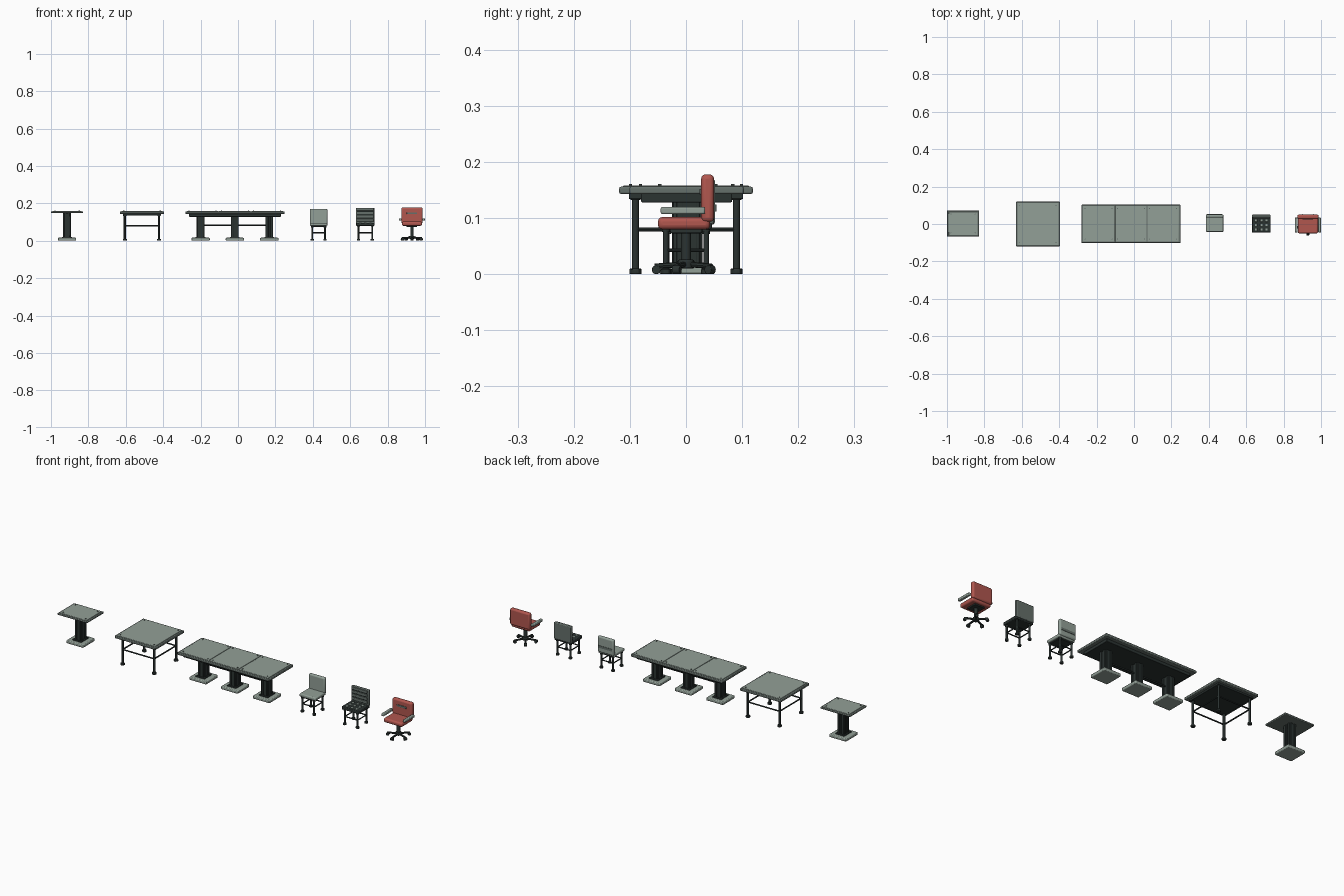
import bpy, math
from mathutils import Vector

cube = bpy.data.objects.get("Cube")
if cube:
    bpy.data.objects.remove(cube, do_unlink=True)


def material(name, r, g, b):
    m = bpy.data.materials.new(name)
    m.use_nodes = True
    m.diffuse_color = (r, g, b, 1)
    m.node_tree.nodes["Principled BSDF"].inputs["Base Color"].default_value = (r, g, b, 1)
    return m


LIGHT = material("pale grey green", 0.29, 0.35, 0.31)
GREY = material("mid grey", 0.13, 0.16, 0.145)
DARK = material("charcoal", 0.024, 0.033, 0.031)
RED = material("dull red", 0.44, 0.095, 0.078)


def finish(name, mat, bevel, segments=2):
    ob = bpy.context.object
    ob.name = name
    ob.data.materials.append(mat)
    if bevel:
        mod = ob.modifiers.new("bevel", 'BEVEL')
        mod.width, mod.segments = bevel, segments
        mod.limit_method = 'ANGLE'
    bpy.ops.object.shade_smooth_by_angle()
    return ob


def box(name, x, y, z, mat, bevel=0.002, segments=2):
    """Box from (min, max) pairs on each axis."""
    spans = (x, y, z)
    bpy.ops.mesh.primitive_cube_add(size=1, location=[(a + b) / 2 for a, b in spans])
    bpy.context.object.scale = [b - a for a, b in spans]
    bpy.ops.object.transform_apply(location=False, rotation=False, scale=True)
    return finish(name, mat, bevel, segments)


def around(c, half):
    return (c - half, c + half)


def rod(name, start, end, radius, mat, sides=12, bevel=0):
    a, b = Vector(start), Vector(end)
    d = b - a
    bpy.ops.mesh.primitive_cylinder_add(vertices=sides, radius=radius, depth=d.length, location=(a + b) / 2)
    bpy.context.object.rotation_euler = d.to_track_quat('Z', 'Y').to_euler()
    return finish(name, mat, bevel)


def table_top(name, x, y, bottom, panels, inset=0.007):
    """Rimmed slab with pale panels and a screw in each outer corner."""
    box(name + "_rim", x, y, (bottom, 0.156), GREY, 0.003)
    step = (x[1] - x[0] - 2 * inset) / panels
    for i in range(panels):
        left = x[0] + inset + i * step
        box(name + "_panel", (left + 0.002, left + step - 0.002),
            (y[0] + inset, y[1] - inset), (0.150, 0.158), LIGHT, 0.001)
        for sx in (left + 0.014, left + step - 0.014):
            for sy in (y[0] + 0.02, y[1] - 0.02):
                rod(name + "_screw", (sx, sy, 0.155), (sx, sy, 0.161), 0.003, GREY, 8)


def pedestal(name, x, y, top):
    """Ribbed column on a square foot plate."""
    box(name + "_base", around(x, 0.049), around(y, 0.049), (0, 0.016), LIGHT, 0.004)
    box(name + "_collar", around(x, 0.026), around(y, 0.031), (0.014, 0.021), DARK)
    box(name + "_column", around(x, 0.018), around(y, 0.023), (0.016, top), DARK)
    for s in (-1, 1):
        box(name + "_rib", around(x + s * 0.010, 0.005), around(y, 0.026), (0.016, top), DARK, 0.001)
        box(name + "_side_rib", around(x, 0.021), around(y + s * 0.012, 0.006), (0.016, top), DARK, 0.001)


def leg_frame(name, x, y, top, radius, foot, rail_z):
    """Four footed legs joined by rails."""
    for px in x:
        for py in y:
            rod(name + "_leg", (px, py, 0.005), (px, py, top), radius, DARK)
            rod(name + "_foot", (px, py, 0), (px, py, 0.010), foot, DARK, 12, 0.002)
            rod(name + "_leg_cap", (px, py, top - 0.008), (px, py, top), foot * 0.8, DARK)
    for px in x:
        rod(name + "_side_rail", (px, y[0], rail_z), (px, y[1], rail_z), radius * 0.6, DARK, 8)
    for py in y:
        rod(name + "_cross_rail", (x[0], py, rail_z), (x[1], py, rail_z), radius * 0.6, DARK, 8)


# Small pedestal table
table_top("small_table", (-1.0, -0.828), (-0.067, 0.073), 0.147, 1)
pedestal("small_table", -0.914, 0.003, 0.148)

# Square four-legged table
table_top("square_table", (-0.632, -0.395), (-0.119, 0.119), 0.143, 1)
box("square_table_apron", (-0.616, -0.411), (-0.102, 0.102), (0.134, 0.146), DARK)
leg_frame("square_table", (-0.605, -0.422), (-0.090, 0.090), 0.14, 0.006, 0.011, 0.080)

# Long three-panel table
table_top("long_table", (-0.282, 0.249), (-0.101, 0.103), 0.143, 3)
box("long_table_apron", (-0.262, 0.229), (-0.080, 0.082), (0.128, 0.146), DARK)
for px in (-0.200, -0.017, 0.167):
    pedestal("long_table", px, 0.001, 0.14)
rod("long_table_stretcher", (-0.20, 0.001, 0.083), (0.167, 0.001, 0.083), 0.004, DARK)

# Plain chair
cx = 0.431
box("plain_chair_seat", around(cx, 0.047), (-0.042, 0.045), (0.080, 0.096), LIGHT, 0.005, 3)
box("plain_chair_back", around(cx, 0.047), (0.034, 0.052), (0.088, 0.171), LIGHT, 0.007, 3)
box("plain_chair_back_slot", around(cx, 0.040), (0.050, 0.054), (0.112, 0.124), GREY, 0)
box("plain_chair_underframe", around(cx, 0.038), (-0.036, 0.038), (0.074, 0.082), DARK)
leg_frame("plain_chair", around(cx, 0.034), (-0.034, 0.036), 0.08, 0.005, 0.009, 0.043)

# Slatted chair with a studded seat
cx = 0.681
box("slatted_chair_seat", around(cx, 0.050), (-0.045, 0.046), (0.080, 0.096), DARK, 0.003)
for i in (-1, 0, 1):
    for j in (-1, 0, 1):
        box("seat_stud", around(cx + i * 0.028, 0.006), around(j * 0.024 - 0.006, 0.006),
            (0.094, 0.098), LIGHT, 0.001)
box("slatted_chair_back", around(cx, 0.050), (0.034, 0.050), (0.088, 0.175), GREY, 0.004)
for i in range(4):
    z = 0.106 + i * 0.018
    box("back_slat", around(cx, 0.045), (0.030, 0.036), (z, z + 0.012), GREY, 0.001)
    box("slat_gap", around(cx, 0.045), (0.033, 0.035), (z - 0.006, z), DARK, 0)
leg_frame("slatted_chair", around(cx, 0.037), (-0.036, 0.036), 0.083, 0.005, 0.009, 0.043)

# Swivel chair
cx = 0.930
box("swivel_seat", around(cx, 0.054), (-0.050, 0.043), (0.080, 0.102), RED, 0.008, 3)
box("swivel_back", around(cx, 0.057), (0.027, 0.050), (0.093, 0.178), RED, 0.008, 3)
box("back_handle_slot", around(cx, 0.028), (0.024, 0.030), (0.142, 0.152), GREY, 0.001)
for s in (-1, 1):
    box("armrest", around(cx + s * 0.0625, 0.0075), (-0.045, 0.034), (0.107, 0.120), LIGHT, 0.003)
box("swivel_seat_plate", around(cx, 0.028), (-0.028, 0.028), (0.073, 0.082), DARK)
rod("swivel_post", (cx, 0, 0.012), (cx, 0, 0.076), 0.009, DARK, 16)
rod("swivel_hub", (cx, 0, 0.010), (cx, 0, 0.026), 0.015, DARK, 16, 0.003)
for i in range(5):
    a = math.radians(-90 + 72 * i)
    dx, dy = math.cos(a), math.sin(a)
    rod("star_leg", (cx, 0, 0.018), (cx + dx * 0.056, dy * 0.056, 0.014), 0.005, DARK, 8)
    wx, wy = cx + dx * 0.053, dy * 0.053
    rod("caster", (wx - dy * 0.007, wy + dx * 0.007, 0.008),
        (wx + dy * 0.007, wy - dx * 0.007, 0.008), 0.008, DARK, 12, 0.001)
